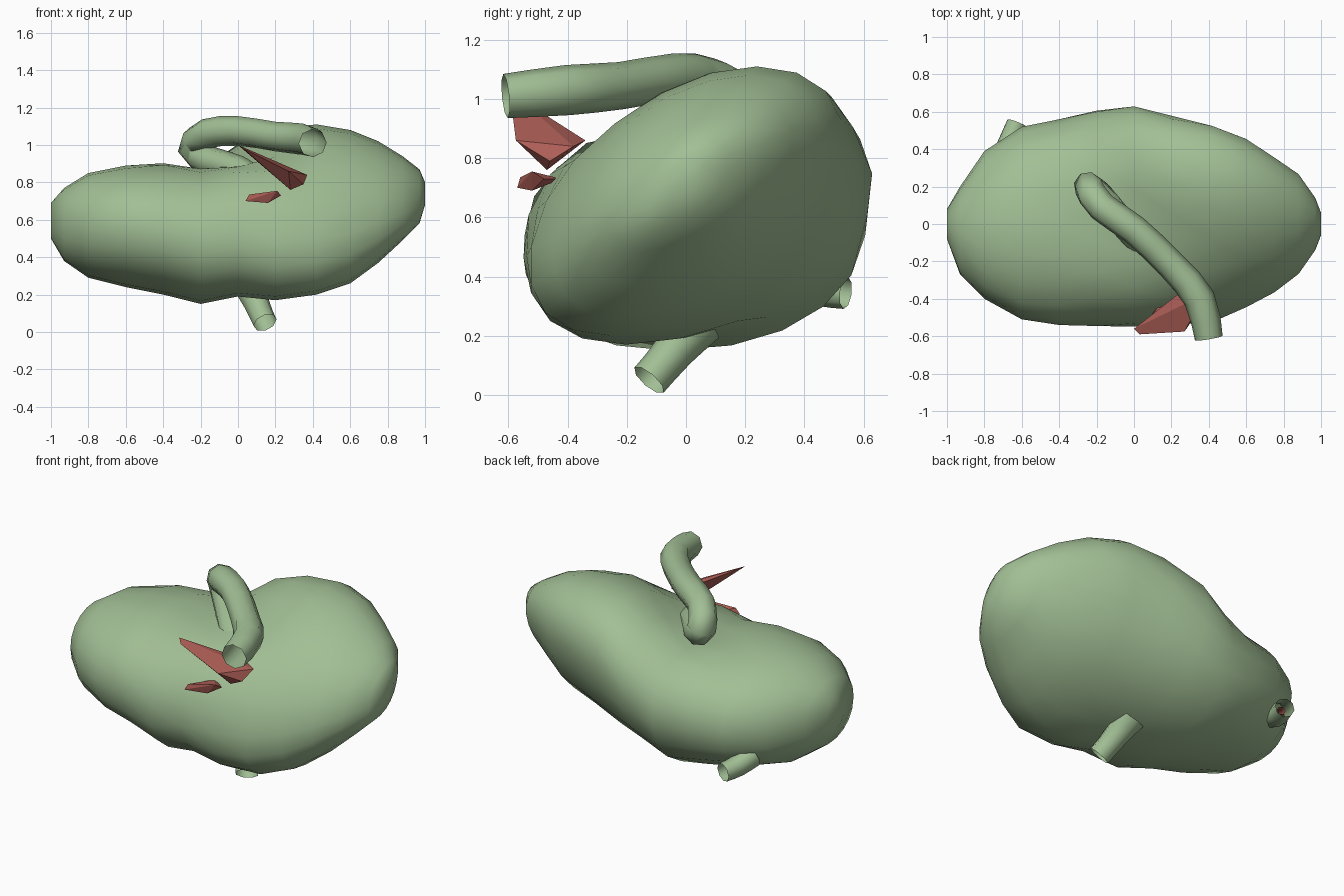
import bpy, bmesh, math
from mathutils import Vector

if "Cube" in bpy.data.objects:
    bpy.data.objects.remove(bpy.data.objects["Cube"])


def material(name, rgb):
    m = bpy.data.materials.new(name)
    m.diffuse_color = (*rgb, 1)
    m.use_nodes = True
    m.node_tree.nodes["Principled BSDF"].inputs["Base Color"].default_value = m.diffuse_color
    return m


GREEN = material("green", (0.36, 0.52, 0.30))
RED = material("red", (0.45, 0.12, 0.10))


def add_mesh(name, bm, mat, smooth=True):
    bmesh.ops.recalc_face_normals(bm, faces=bm.faces)
    me = bpy.data.meshes.new(name)
    bm.to_mesh(me)
    bm.free()
    for p in me.polygons:
        p.use_smooth = smooth
    me.materials.append(mat)
    ob = bpy.data.objects.new(name, me)
    bpy.context.collection.objects.link(ob)
    return ob


def spow(v, e):
    return math.copysign(abs(v) ** e, v)


def tube(name, pts, mat, sides=8, steps=2):
    """Open-ended tube through (x, y, z, radius) points."""
    path = []
    n = len(pts)
    for i in range(n - 1):
        p = [Vector(pts[max(0, min(n - 1, i + k))]) for k in (-1, 0, 1, 2)]
        for s in range(steps):
            t = s / steps
            path.append(0.5 * (2 * p[1] + (p[2] - p[0]) * t
                        + (2 * p[0] - 5 * p[1] + 4 * p[2] - p[3]) * t * t
                        + (3 * p[1] - p[0] - 3 * p[2] + p[3]) * t ** 3))
    path.append(Vector(pts[-1]))
    bm = bmesh.new()
    rings, side = [], None
    for i, q in enumerate(path):
        a, b = path[max(i - 1, 0)], path[min(i + 1, len(path) - 1)]
        d = (b.to_3d() - a.to_3d()).normalized()
        side = d.orthogonal() if side is None else side - d * side.dot(d)
        side.normalize()
        up = d.cross(side)
        rings.append([bm.verts.new(q.to_3d() + q.w * (
            side * math.cos(2 * math.pi * k / sides) + up * math.sin(2 * math.pi * k / sides)))
            for k in range(sides)])
    for a, b in zip(rings, rings[1:]):
        for k in range(sides):
            j = (k + 1) % sides
            bm.faces.new((a[k], a[j], b[j], b[k]))
    return add_mesh(name, bm, mat)


# Body: lofted sections (x, y min, y max, z min, z max), leaning backward
sections = [
    (-1.0, -.08, .08, .50, .69), (-.93, -.27, .20, .38, .77), (-.80, -.40, .39, .29, .85),
    (-.60, -.51, .52, .24, .89), (-.40, -.54, .56, .20, .91), (-.20, -.55, .61, .15, .93),
    (0, -.55, .63, .19, 1.03), (.20, -.54, .58, .17, 1.09), (.42, -.53, .53, .20, 1.11),
    (.60, -.45, .46, .26, 1.08), (.75, -.37, .36, .37, 1.02), (.88, -.27, .27, .49, .94),
    (.97, -.14, .14, .58, .87), (1.0, -.06, .06, .68, .80)]
SIDES = 20
bm = bmesh.new()
rings = []
for x, y0, y1, z0, z1 in sections:
    lean = -.03 + 0.5 * max(0, min(1, (x + .45) / .8))
    ring = []
    for k in range(SIDES):
        t = 2 * math.pi * k / SIDES - lean
        s = math.sin(t + lean)
        y = (y0 + y1) / 2 + (y1 - y0) / 2 * spow(math.cos(t), 1 if s > 0 else .92)
        h = spow(s, .95 if s > 0 else .9)
        z = (z0 + z1) / 2 + (z1 - z0) / 2 * h
        # diagonal saddle between the two lobes
        across = (x + y + .03) / 1.414
        along = (x - y - .05) / 1.414
        z -= .13 * max(h, 0) * math.exp(-(across / .17) ** 2 - (along / .42) ** 2)
        ring.append(bm.verts.new((x, y, z)))
    rings.append(ring)
for a, b in zip(rings, rings[1:]):
    for k in range(SIDES):
        j = (k + 1) % SIDES
        bm.faces.new((a[k], a[j], b[j], b[k]))
bm.faces.new(rings[0])
bm.faces.new(rings[-1])
add_mesh("body", bm, GREEN)

# Looping tube on top, starting inside the saddle
tube("top_tube", [(.16, -.22, .76, .08), (0, -.06, .87, .075), (-.14, .10, .91, .08),
                  (-.245, .20, .98, .08), (-.17, .09, 1.06, .08), (0, -.03, 1.075, .08),
                  (.20, -.22, 1.045, .08), (.35, -.40, 1.03, .085), (.40, -.61, 1.01, .075)], GREEN)

# Short outlets underneath and behind
tube("bottom_tube", [(.07, .03, .25, .10), (.10, -.04, .15, .07), (.145, -.125, .05, .065)], GREEN)
tube("back_tube", [(-.69, .36, .40, .07), (-.66, .45, .36, .06), (-.625, .54, .345, .055)], GREEN)
tube("back_tube_core", [(-.69, .36, .40, .03), (-.66, .45, .36, .025), (-.64, .49, .355, .025)], RED, 6)


# Red shards at the front of the saddle
def shard(name, pts):
    bm = bmesh.new()
    for p in pts:
        bm.verts.new(p)
    bmesh.ops.convex_hull(bm, input=bm.verts)
    add_mesh(name, bm, RED, False)


shard("large_shard", [(0, -.56, 1.0), (.03, -.59, .98), (.27, -.575, .86), (.28, -.34, .86),
                      (.37, -.38, .84), (.35, -.46, .79), (.28, -.47, .76)])
shard("small_shard", [(.04, -.57, .70), (.06, -.56, .735), (.21, -.52, .755), (.23, -.48, .73),
                      (.16, -.52, .69), (.14, -.42, .73)])
